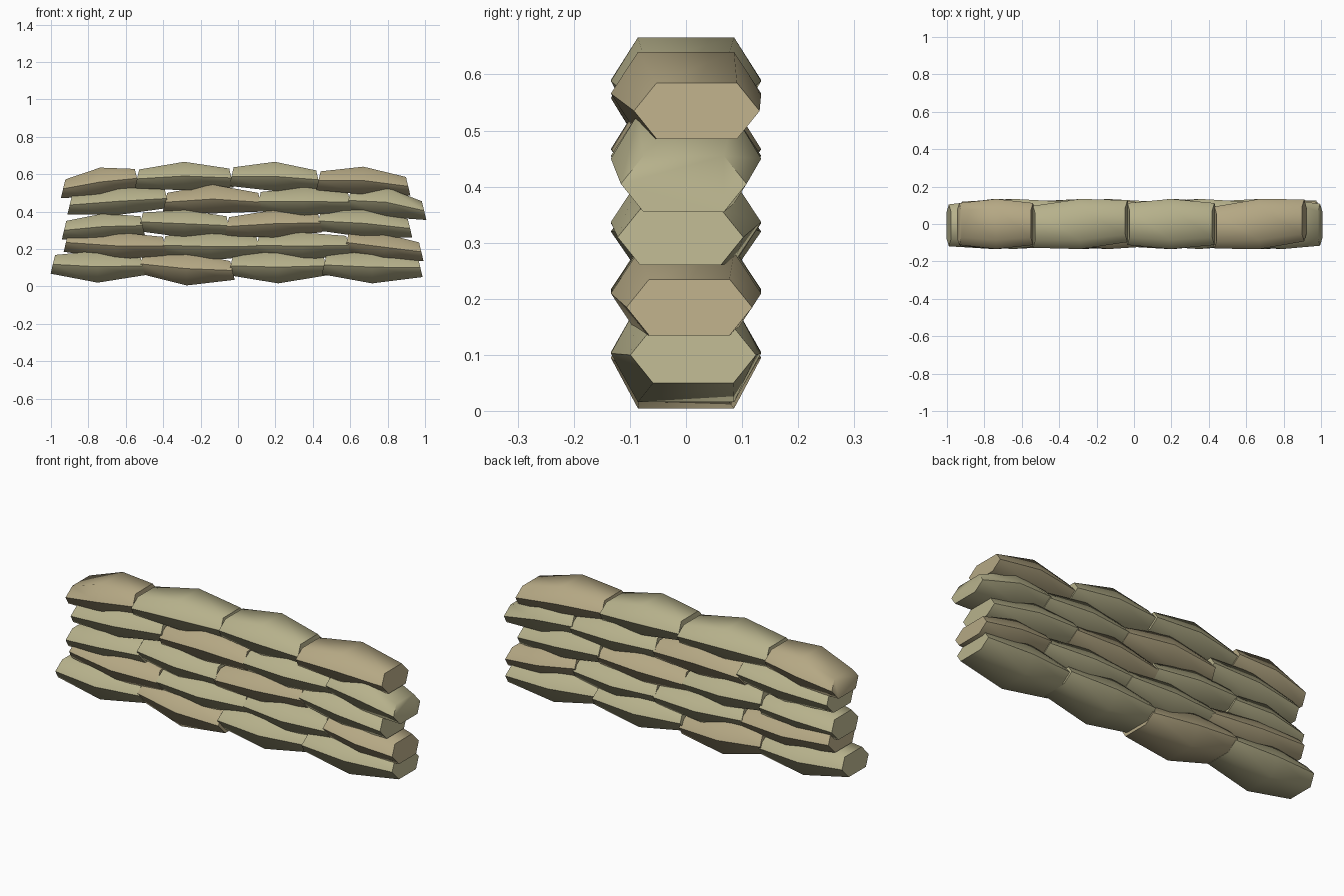
import bpy, bmesh, math

def material(name, rgb):
    m = bpy.data.materials.new(name)
    m.diffuse_color = (*rgb, 1)
    return m

olive = material("olive_burlap", (0.47, 0.44, 0.26))
tan = material("tan_burlap", (0.46, 0.39, 0.23))

# hexagonal bag section: (y factor, z factor)
SECTION = [(-0.64, -1), (0.64, -1), (1, 0), (0.64, 1), (-0.64, 1), (-1, 0)]

def sandbag(name, x0, x1, z_left, z_mid, z_right, half, yaw, mat):
    """Three hexagonal rings: narrow end, plump middle, narrow end."""
    bm = bmesh.new()
    xm, lean = (x0 + x1) / 2, 0.012
    stations = [(x0, z_left, 0.112, 0.050),
                (xm, z_mid, 0.134, half),
                (x1, z_right, 0.112, 0.050)]
    rings = []
    for i, (x, z, w, h) in enumerate(stations):
        ring = []
        for a, b in SECTION:
            dx = lean * b * (1, 0, -1)[i]      # ends slope inward at the top
            y = a * w + (x - xm) * math.tan(yaw)
            y = max(-0.14, min(0.14, y))
            ring.append(bm.verts.new((x + dx, y, z + b * h)))
        rings.append(ring)
    for r, s in zip(rings, rings[1:]):
        for k in range(6):
            n = (k + 1) % 6
            bm.faces.new((r[k], r[n], s[n], s[k]))
    bm.faces.new(rings[0])
    bm.faces.new(rings[-1])
    bmesh.ops.recalc_face_normals(bm, faces=bm.faces)
    me = bpy.data.meshes.new(name)
    bm.to_mesh(me)
    bm.free()
    me.materials.append(mat)
    ob = bpy.data.objects.new(name, me)
    bpy.context.collection.objects.link(ob)
    bpy.ops.object.select_all(action='DESELECT')
    ob.select_set(True)
    bpy.context.view_layer.objects.active = ob
    bpy.ops.object.shade_smooth_by_angle(angle=math.radians(62))

# courses from the ground up: x start, x end, z left, z middle, z right, half height, yaw
COURSES = [
    [(-0.99, -0.51, 0.118, 0.105, 0.11, 0.085, 0.03), (-0.52, -0.03, 0.12, 0.095, 0.085, 0.090, -0.04),
     (-0.04, 0.47, 0.11, 0.103, 0.11, 0.087, 0.02), (0.46, 0.975, 0.115, 0.103, 0.10, 0.087, 0.05)],
    [(-0.92, -0.39, 0.235, 0.217, 0.215, 0.073, -0.03), (-0.40, 0.11, 0.22, 0.213, 0.215, 0.073, 0.03),
     (0.10, 0.59, 0.22, 0.215, 0.22, 0.073, -0.02), (0.58, 0.98, 0.235, 0.21, 0.185, 0.073, 0.03)],
    [(-0.93, -0.51, 0.30, 0.320, 0.325, 0.070, 0.03), (-0.52, -0.05, 0.345, 0.335, 0.325, 0.073, -0.02),
     (-0.06, 0.44, 0.32, 0.335, 0.34, 0.073, 0.03), (0.43, 0.92, 0.35, 0.337, 0.31, 0.073, -0.04)],
    [(-0.90, -0.38, 0.435, 0.455, 0.47, 0.073, 0.03), (-0.39, 0.12, 0.45, 0.467, 0.45, 0.077, -0.02),
     (0.11, 0.60, 0.455, 0.455, 0.45, 0.075, 0.03), (0.59, 0.995, 0.46, 0.450, 0.405, 0.080, -0.02)],
    [(-0.935, -0.54, 0.522, 0.558, 0.578, 0.077, 0.0), (-0.54, -0.035, 0.575, 0.590, 0.58, 0.076, 0.06),
     (-0.035, 0.43, 0.587, 0.588, 0.57, 0.078, 0.0), (0.43, 0.91, 0.565, 0.566, 0.535, 0.074, 0.08)],
]
for r, course in enumerate(COURSES):
    for c, bag in enumerate(course):
        sandbag(f"sandbag_row{r + 1}_{c + 1}", *bag, tan if (r + c) % 3 == 1 else olive)
